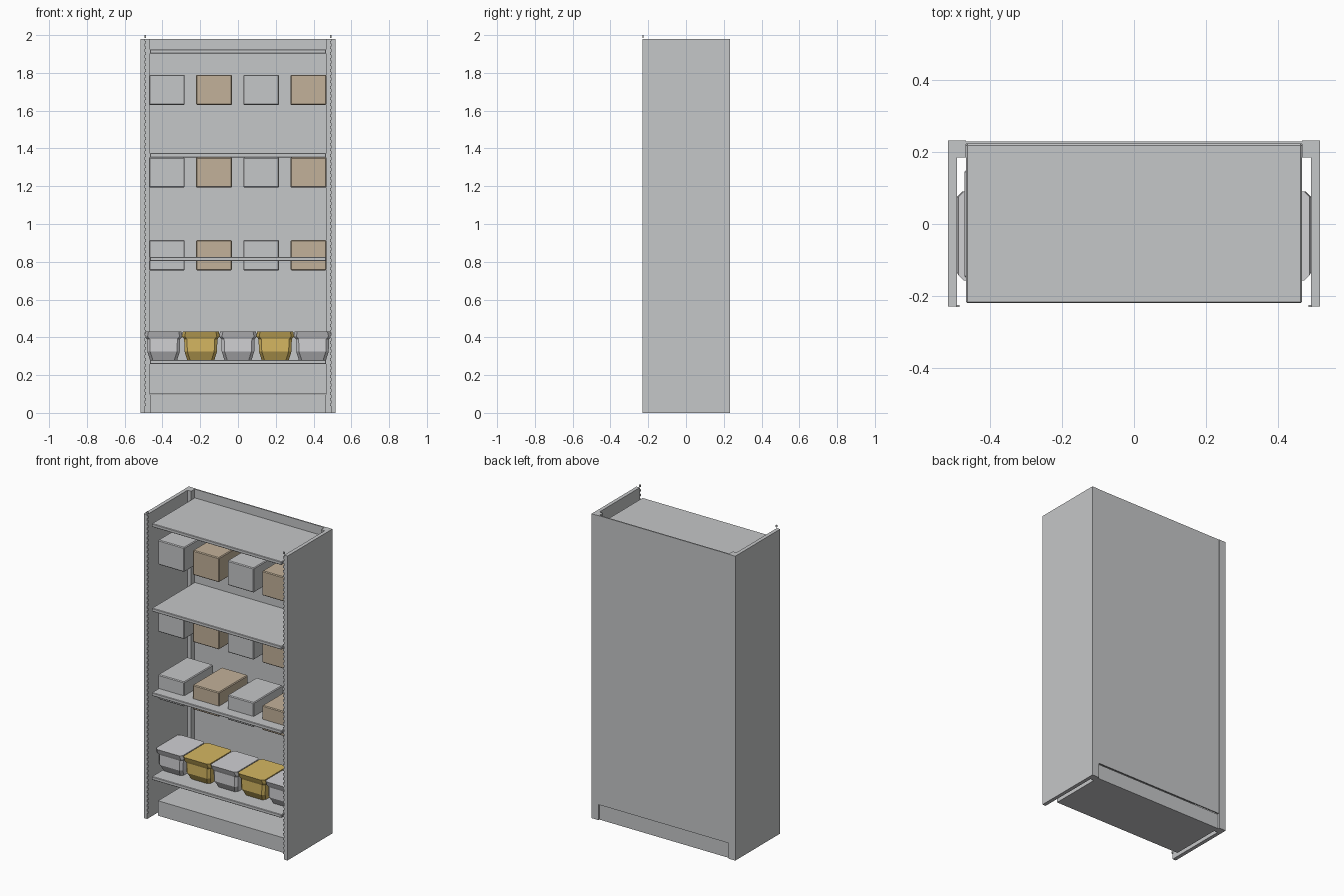
import bpy, bmesh

old = bpy.data.objects.get("Cube")
if old:
    bpy.data.objects.remove(old)


def material(name, rgb):
    m = bpy.data.materials.new(name)
    m.use_nodes = True
    m.diffuse_color = (*rgb, 1)
    m.node_tree.nodes["Principled BSDF"].inputs["Base Color"].default_value = (*rgb, 1)
    return m


STEEL = material("light steel", (0.56, 0.57, 0.58))
TAN = material("cardboard tan", (0.54, 0.44, 0.32))
PALE = material("pale grey plastic", (0.63, 0.63, 0.65))
YELLOW = material("yellow plastic", (0.66, 0.47, 0.12))


def finish(name, bm, mat):
    bmesh.ops.recalc_face_normals(bm, faces=bm.faces)
    me = bpy.data.meshes.new(name)
    bm.to_mesh(me)
    bm.free()
    me.materials.append(mat)
    ob = bpy.data.objects.new(name, me)
    bpy.context.collection.objects.link(ob)
    return ob


def add_box(bm, x, y, z):
    verts = bmesh.ops.create_cube(bm, size=1)["verts"]
    for v in verts:
        for i, (lo, hi) in enumerate((x, y, z)):
            v.co[i] = lo if v.co[i] < 0 else hi


def box(name, x, y, z, mat=STEEL, bevel=0):
    bm = bmesh.new()
    add_box(bm, x, y, z)
    ob = finish(name, bm, mat)
    if bevel:
        mod = ob.modifiers.new("edge", "BEVEL")
        mod.width = bevel
        mod.segments = 1
    return ob


def bin_tub(name, cx, mat):
    # stacked chamfered outlines: height, half width, front, back
    sections = [(0.28, 0.072, -0.115, 0.07), (0.325, 0.086, -0.14, 0.085),
                (0.39, 0.088, -0.14, 0.085), (0.405, 0.1, -0.147, 0.09),
                (0.43, 0.095, -0.157, 0.09)]
    bm = bmesh.new()
    rings = []
    for z, w, f, b in sections:
        c = 0.015
        pts = [(-w + c, f), (w - c, f), (w, f + c), (w, b - c),
               (w - c, b), (c - w, b), (-w, b - c), (-w, f + c)]
        rings.append([bm.verts.new((cx + x, y, z)) for x, y in pts])
    for a, b in zip(rings, rings[1:]):
        for i in range(len(a)):
            j = (i + 1) % len(a)
            bm.faces.new((a[i], a[j], b[j], b[i]))
    bm.faces.new(rings[0])
    bm.faces.new(rings[-1])
    return finish(name, bm, mat)


# Side panels, rear posts and the toothed strips on the front edges
for s, side in ((1, "left"), (-1, "right")):
    def span(a, b):
        return tuple(sorted((s * a, s * b)))
    box(side + "_side_panel", span(0.493, 0.517), (-0.23, 0.232), (0, 1.98))
    box(side + "_rear_post", span(0.467, 0.4935), (0.185, 0.232), (0, 1.98))
    bm = bmesh.new()
    for k in range(66):
        top = 2 - k * 0.03
        add_box(bm, span(0.486, 0.495), (-0.231, -0.226), (top - 0.014, top))
    finish(side + "_toothed_strip", bm, STEEL)

# Back panel and plinth
box("back_panel", (-0.467, 0.467), (0.222, 0.23), (0.1, 1.98))
box("plinth", (-0.467, 0.467), (-0.155, 0.222), (0, 0.097))

# Shelves
for n, z in enumerate((0.28, 0.826, 1.375, 1.925)):
    box(f"shelf_{n + 1}", (-0.467, 0.467), (-0.22, 0.222), (z - 0.022, z), bevel=0.003)

# Storage boxes, alternating grey and tan
for row, z in enumerate((0.755, 1.193, 1.63)):
    for col in range(4):
        x = -0.472 + col * 0.25
        box(f"storage_box_{row + 1}_{col + 1}", (x, x + 0.19), (-0.15, 0.15),
            (z, z + 0.16), TAN if col % 2 else STEEL, 0.005)

# Bins on the lowest shelf
for k in range(5):
    bin_tub(f"bin_{k + 1}", (k - 2) * 0.197, YELLOW if k % 2 else PALE)
